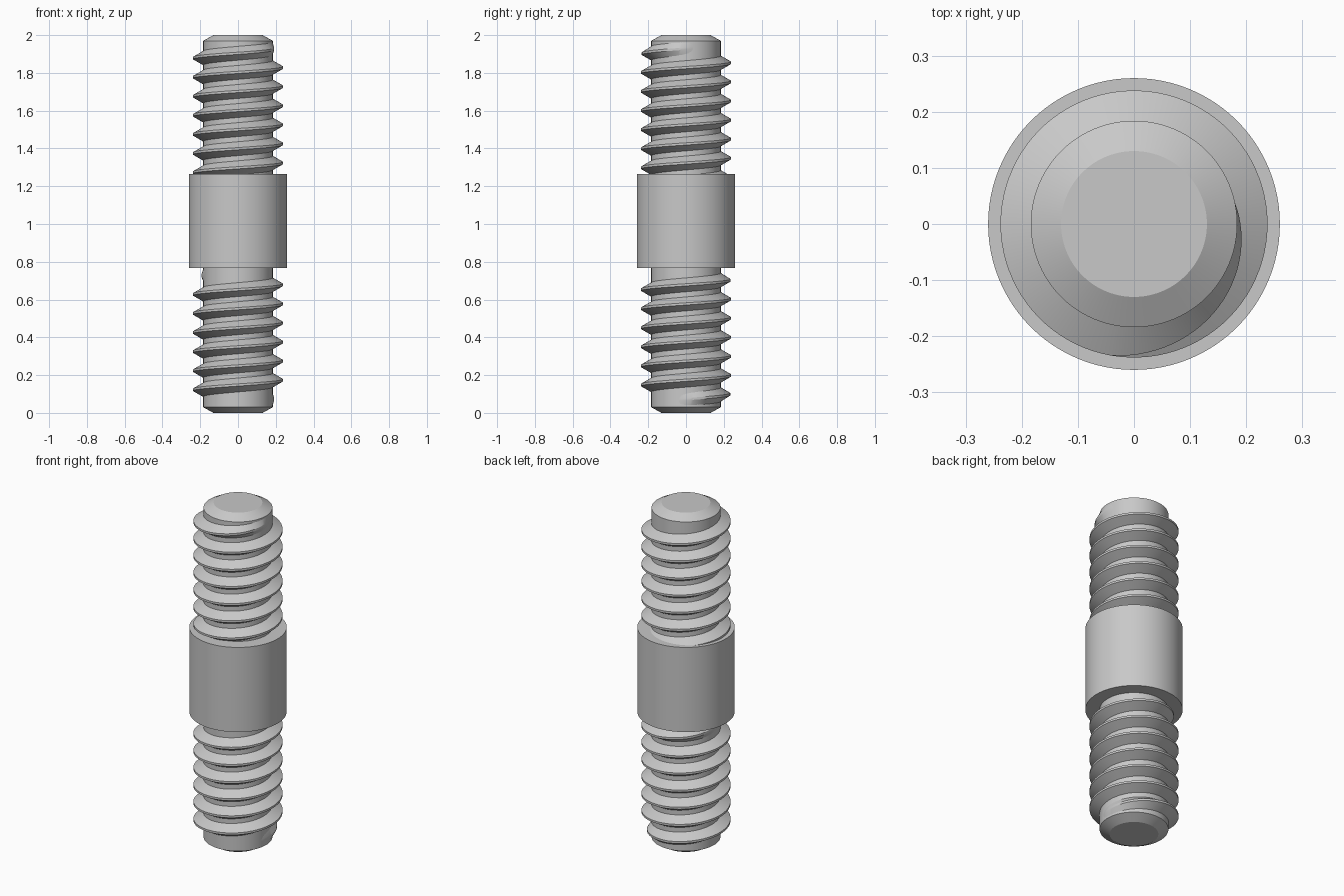
import bpy, bmesh
from math import sin, cos, pi, radians

old = bpy.data.objects.get("Cube")
if old:
    bpy.data.objects.remove(old, do_unlink=True)

STEEL = bpy.data.materials.new("grey steel")
STEEL.use_nodes = True
GREY = (0.58, 0.58, 0.58, 1)
STEEL.diffuse_color = GREY
STEEL.node_tree.nodes["Principled BSDF"].inputs["Base Color"].default_value = GREY

CORE_R, CREST_R, PITCH = 0.184, 0.238, 0.101
ROOT_R = CORE_R - 0.002
SIDES = 96


def finish(name, bm):
    bmesh.ops.recalc_face_normals(bm, faces=bm.faces)
    mesh = bpy.data.meshes.new(name)
    bm.to_mesh(mesh)
    bm.free()
    mesh.materials.append(STEEL)
    obj = bpy.data.objects.new(name, mesh)
    bpy.context.collection.objects.link(obj)
    bpy.ops.object.select_all(action='DESELECT')
    obj.select_set(True)
    bpy.context.view_layer.objects.active = obj
    bpy.ops.object.shade_smooth_by_angle(angle=radians(20))


def skin(bm, rings):
    """Join neighbouring rings of vertices with quads and cap both ends."""
    n = len(rings[0])
    for a, b in zip(rings, rings[1:]):
        for i in range(n):
            j = (i + 1) % n
            bm.faces.new((a[i], a[j], b[j], b[i]))
    bm.faces.new(rings[0])
    bm.faces.new(rings[-1])


def lathe(name, profile):
    bm = bmesh.new()
    rings = [[bm.verts.new((r * cos(2 * pi * i / SIDES), r * sin(2 * pi * i / SIDES), z))
              for i in range(SIDES)] for r, z in profile]
    skin(bm, rings)
    finish(name, bm)


def thread(name, z_at_zero, start, end, fade_start, fade_end):
    """Right-handed ridge; start, end and fade lengths are in degrees."""
    bm = bmesh.new()
    rings = []
    for deg in range(start, end + 1, 4):
        grow = 1.0
        if fade_start:
            grow = min(grow, (deg - start) / fade_start)
        if fade_end:
            grow = min(grow, (end - deg) / fade_end)
        crest = CORE_R + (CREST_R - CORE_R) * grow
        z = z_at_zero + PITCH * deg / 360
        a = radians(deg)
        section = ((ROOT_R, -0.038), (crest, -0.006), (crest, 0.006), (ROOT_R, 0.038))
        rings.append([bm.verts.new((r * cos(a), r * sin(a), z + dz)) for r, dz in section])
    skin(bm, rings)
    finish(name, bm)


# Chamfered rod running the full length
lathe("core_rod", [(0.13, 0), (CORE_R, 0.03), (CORE_R, 1.97), (0.13, 2)])

# Plain collar in the middle
lathe("collar", [(0.26, 0.767), (0.26, 1.266)])

# Threads that run out into the rod
thread("lower_thread", 0.072, -12, 6 * 360 + 196, 112, 112)
thread("upper_thread", 1.222, 0, 7 * 360 + 12, 0, 112)
